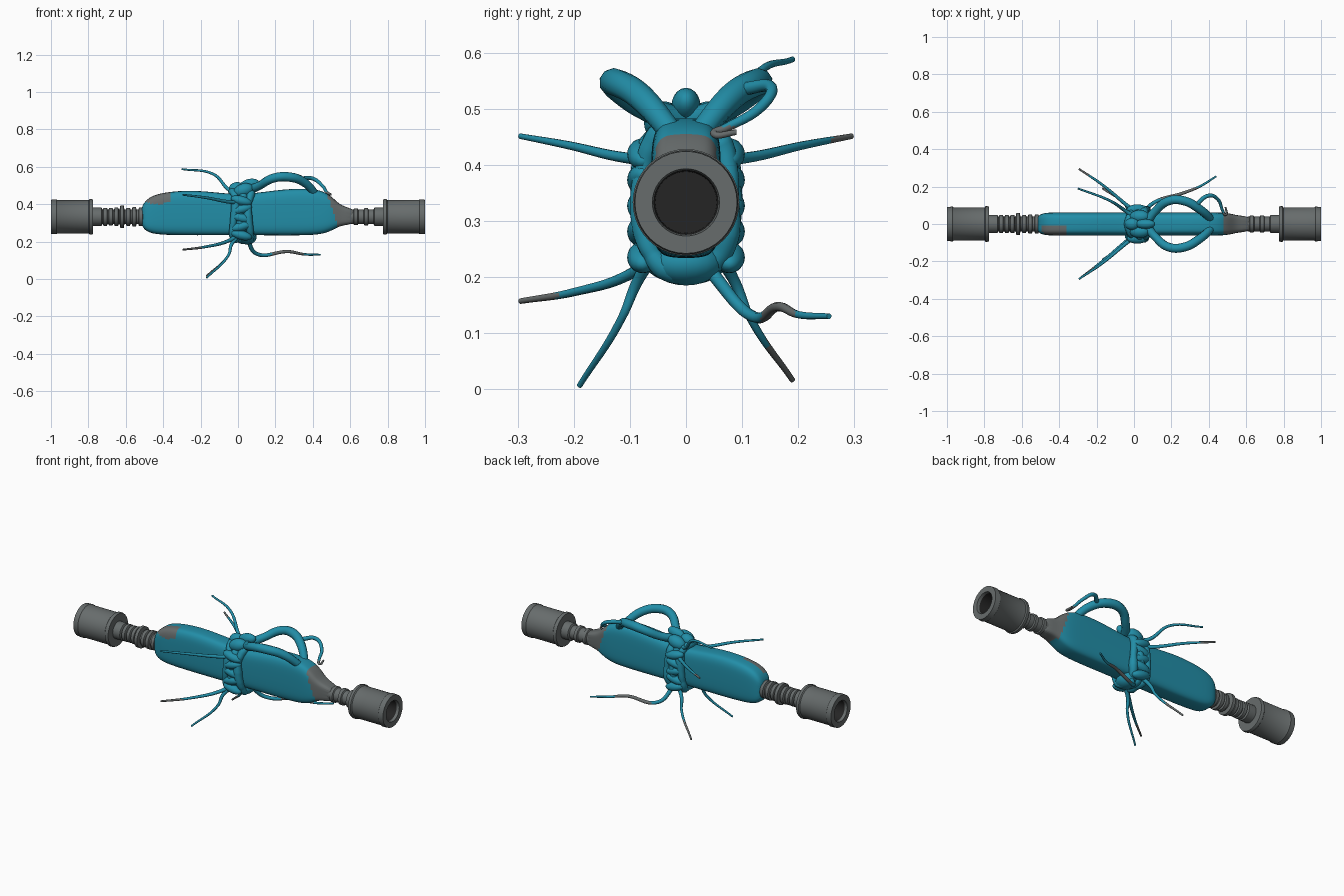
import bpy, bmesh, math
from mathutils import Matrix

if "Cube" in bpy.data.objects:
    bpy.data.objects.remove(bpy.data.objects["Cube"])

ZC = 0.333  # height of the long axis


def material(name, rgb):
    m = bpy.data.materials.new(name)
    m.diffuse_color = (*rgb, 1)
    m.use_nodes = True
    m.node_tree.nodes["Principled BSDF"].inputs["Base Color"].default_value = m.diffuse_color
    return m


TEAL = material("teal", (0.016, 0.27, 0.39))
GREY = material("metal grey", (0.135, 0.15, 0.15))
DARK = material("dark grey", (0.018, 0.018, 0.018))


def finish(name, mesh, mats, rule=None, angle=40):
    mesh.materials.clear()
    for m in mats:
        mesh.materials.append(m)
    for p in mesh.polygons:
        p.material_index = int(rule(p.center)) if rule else 0
    mesh.shade_smooth()
    mesh.set_sharp_from_angle(angle=math.radians(angle))
    ob = bpy.data.objects.new(name, mesh)
    bpy.context.collection.objects.link(ob)
    return ob


def baked(ob):
    """Evaluate a helper object to a plain mesh and drop the helper."""
    bpy.context.collection.objects.link(ob)
    dg = bpy.context.evaluated_depsgraph_get()
    mesh = bpy.data.meshes.new_from_object(ob.evaluated_get(dg))
    bpy.data.objects.remove(ob)
    return mesh


def loft(rings):
    bm = bmesh.new()
    rows = [[bm.verts.new(p) for p in r] for r in rings]
    n = len(rows[0])
    for a, b in zip(rows, rows[1:]):
        for i in range(n):
            j = (i + 1) % n
            bm.faces.new((a[i], a[j], b[j], b[i]))
    bm.faces.new(rows[0])
    bm.faces.new(rows[-1])
    bmesh.ops.recalc_face_normals(bm, faces=bm.faces)
    mesh = bpy.data.meshes.new("mesh")
    bm.to_mesh(mesh)
    bm.free()
    return mesh


def rounded(c, e):
    return math.copysign(abs(c) ** e, c)


def ring(x, zmid, hw, hh, n, e=1):
    """Ellipse (e=1) or rounded box (e=0.5) across the long axis."""
    angles = [2 * math.pi * i / n for i in range(n)]
    return [(x, hw * rounded(math.cos(a), e), zmid + hh * rounded(math.sin(a), e)) for a in angles]


def lathe(name, profile, side, mats, rule=None):
    return finish(name, loft([ring(side * x, ZC, r, r, 40) for x, r in profile]), mats, rule)


def tube(name, pts, radii, mats=(TEAL,), rule=None, cyclic=False):
    cu = bpy.data.curves.new(name, 'CURVE')
    cu.dimensions = '3D'
    cu.bevel_depth = 1
    cu.bevel_resolution = 3
    cu.resolution_u = 10
    cu.use_fill_caps = True
    sp = cu.splines.new('BEZIER')
    sp.bezier_points.add(len(pts) - 1)
    sp.use_cyclic_u = cyclic
    for bp, p, r in zip(sp.bezier_points, pts, radii):
        bp.co, bp.radius = p, r
        bp.handle_left_type = bp.handle_right_type = 'AUTO'
    return finish(name, baked(bpy.data.objects.new(name, cu)), mats, rule, 60)


def lump(name, loc, size, tilt=0):
    bm = bmesh.new()
    bmesh.ops.create_uvsphere(bm, u_segments=20, v_segments=12, radius=1)
    bm.transform(Matrix.Translation(loc) @ Matrix.Rotation(tilt, 4, 'Y') @ Matrix.Diagonal((*size, 1)))
    mesh = bpy.data.meshes.new(name)
    bm.to_mesh(mesh)
    bm.free()
    return finish(name, mesh, (TEAL,), None, 180)


# Body: rounded-box sections (x, bottom, top, half width), narrowing to the necks
sections = [(-.52, .29, .38, .04), (-.49, .25, .43, .06), (-.42, .235, .464, .063),
            (-.22, .233, .48, .063), (0, .235, .445, .063), (.2, .233, .477, .063),
            (.35, .233, .487, .063), (.45, .238, .477, .063), (.51, .263, .435, .058),
            (.55, .288, .39, .046), (.64, .295, .371, .038)]


def body_rule(c):
    patch = ((c.x + .43) / .085) ** 2 + ((c.z - .445) / .045) ** 2 < 1
    return c.x + 0.35 * (c.z - 0.3) > 0.53 or (patch and c.y < -0.01)


raw = bpy.data.objects.new("raw", loft([ring(x, (b + t) / 2, w, (t - b) / 2, 24, 0.5)
                                        for x, b, t, w in sections]))
raw.modifiers.new("smooth", 'SUBSURF').levels = 2
finish("body", baked(raw), (TEAL, GREY), body_rule, 180)


# Hollow end cups with dark sockets
def cup_rule(c):
    return abs(c.x) > .88 and math.hypot(c.y, c.z - ZC) < .0575


cup = [(.775, .03), (.775, .092), (.783, .095), (.793, .095), (.798, .089), (.965, .089),
       (.97, .093), (1, .091), (1, .06), (.985, .057), (.90, .055)]
for side, label in ((-1, "left"), (1, "right")):
    lathe(label + "_cup", cup, side, (GREY, DARK), cup_rule)


# Ribbed necks: raised bands of (centre, radius) on a thin core
def neck(name, side, start, bands):
    profile = [(start, .038)]
    for x, r in bands:
        profile += [(x - .013, .039), (x - .009, r), (x + .009, r), (x + .013, .039)]
    lathe(name, profile + [(.725, .039), (.73, .049), (.78, .049)], side, (GREY,))


neck("right_neck", 1, .57, [(.63, .045), (.685, .046)])
neck("left_neck", -1, .48, [(.52, .05), (.555, .052), (.587, .048), (.62, .06),
                            (.65, .049), (.68, .047), (.71, .048)])

# Wrapped strands round the middle, uneven in thickness
turn = [2 * math.pi * i / 16 for i in range(16)]
for k, x in enumerate((-.02, .02, .06)):
    tube("wrap_strand",
         [(x + .008 * math.sin(3 * a + k), .077 * rounded(math.cos(a), .7),
           .338 + .128 * rounded(math.sin(a), .8)) for a in turn],
         [.021 + .004 * math.sin(5 * a + 2 * k) for a in turn], cyclic=True)

# Knuckles stacked on both sides, knot and underside
for s in (-1, 1):
    for i in range(5):
        lump("wrap_knuckle", (.018, s * .077, .235 + .046 * i), (.058, .028, .025), .25 * (-1) ** i)
    lump("knot_shoulder", (.03, s * .04, .475), (.055, .035, .036), -.3)
lump("knot", (.06, 0, .505), (.055, .026, .03), -.25)
lump("knot_front", (-.01, 0, .488), (.04, .032, .03), -.3)
lump("underside_wrap", (.05, 0, .225), (.05, .065, .04))

# Bow loops and the strands that mirror front to back
for s in (-1, 1):
    label = "front" if s < 0 else "back"
    tube(label + "_bow_loop",
         [(.06, 0, .475), (.115, s * .07, .50), (.19, s * .125, .54), (.27, s * .123, .546),
          (.35, s * .08, .52), (.43, s * .008, .435)], [.024, .022, .024, .025, .024, .02])


def strand(name, pts, rule=None):
    n = len(pts) - 1
    tube(name, pts, [.012 - .007 * i / n for i in range(n + 1)], (TEAL, GREY), rule)


for s in (-1, 1):
    label = "front" if s < 0 else "back"
    strand(label + "_side_strand", [(0, s * .07, .41), (-.05, s * .11, .413),
                                    (-.17, s * .21, .435), (-.295, s * .295, .451)],
           lambda c: c.y > .26)
    strand(label + "_leg_strand", [(0, s * .065, .23), (-.035, s * .09, .185),
                                   (-.05, s * .113, .13), (-.168, s * .19, .011 + s * .005)],
           lambda c: c.y > .145)

# Single trailing strands
strand("upper_strand", [(0, .04, .46), (-.045, .07, .475), (-.13, .125, .56), (-.30, .19, .588)])
strand("front_lower_strand", [(0, -.06, .235), (-.05, -.10, .205), (-.17, -.20, .173),
                              (-.295, -.295, .157)], lambda c: c.y < -.23)
strand("rear_strand", [(.05, .04, .215), (.10, .11, .135), (.27, .168, .147), (.35, .20, .133),
                       (.44, .255, .13)], lambda c: .135 < c.y < .195)
strand("curled_strand", [(.33, .10, .535), (.40, .152, .537), (.45, .13, .50),
                         (.475, .07, .465), (.49, .05, .455), (.49, .09, .458)],
       lambda c: c.z < .468)
